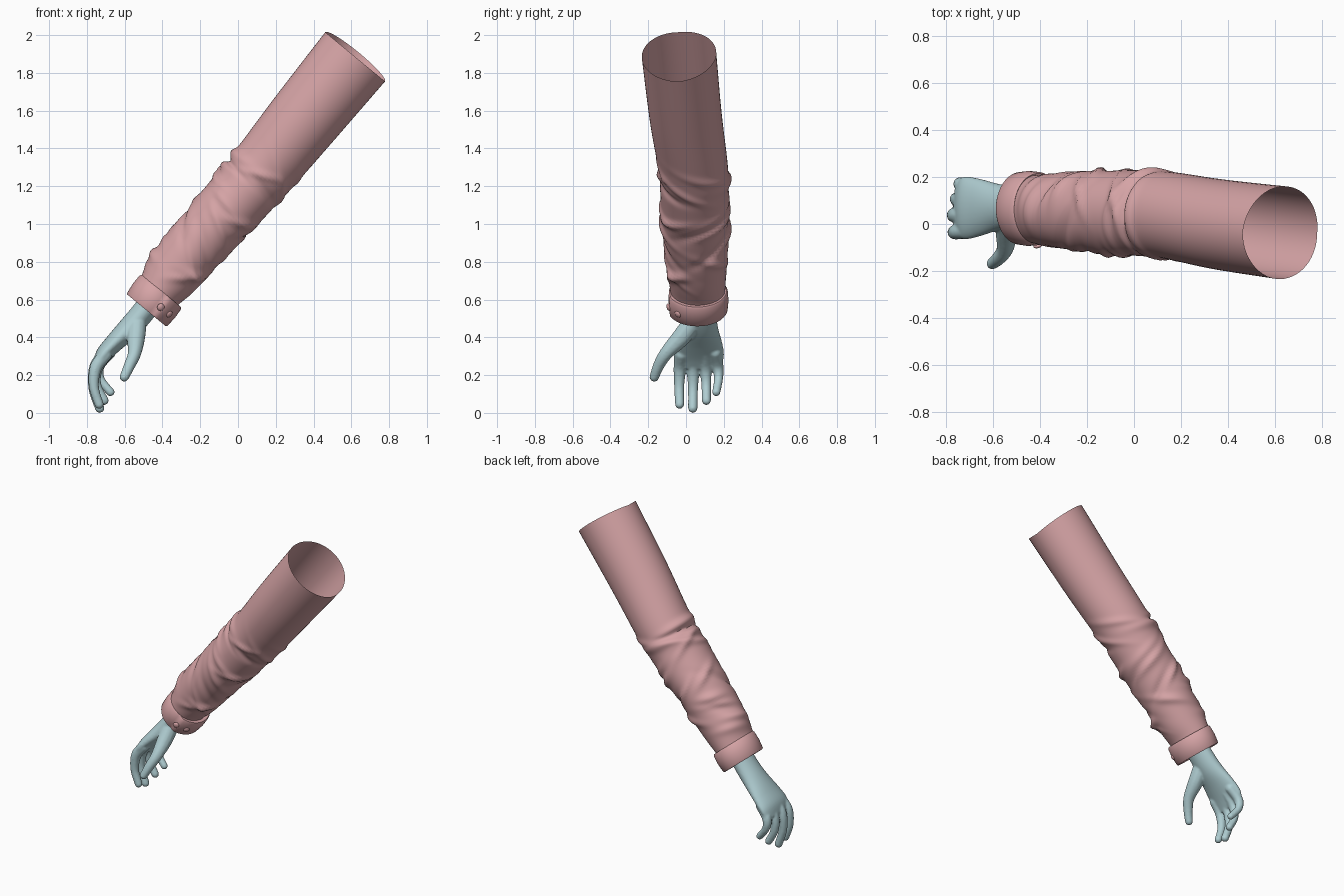
import bpy, bmesh, math, random
from mathutils import Vector

if "Cube" in bpy.data.objects:
    bpy.data.objects.remove(bpy.data.objects["Cube"])

random.seed(4)
U = Vector((0.772, 0, -0.636))      # across the arm, towards its underside
AXIS = Vector((-0.636, 0, -0.772))  # down the arm
V = Vector((0, 1, 0))


def material(name, rgb):
    m = bpy.data.materials.new(name)
    m.diffuse_color = (*rgb, 1)
    m.use_nodes = True
    m.node_tree.nodes["Principled BSDF"].inputs["Base Color"].default_value = m.diffuse_color
    return m


PINK = material("dusty pink cloth", (0.67, 0.37, 0.38))
BLUE = material("pale blue skin", (0.43, 0.61, 0.64))


def finish(name, bm, mat, angle=50):
    bmesh.ops.recalc_face_normals(bm, faces=bm.faces)
    me = bpy.data.meshes.new(name)
    bm.to_mesh(me)
    bm.free()
    ob = bpy.data.objects.new(name, me)
    bpy.context.collection.objects.link(ob)
    me.materials.append(mat)
    bpy.ops.object.select_all(action='DESELECT')
    ob.select_set(True)
    bpy.context.view_layer.objects.active = ob
    bpy.ops.object.shade_smooth_by_angle(angle=math.radians(angle))
    return ob


def spline(keys, t):
    """Catmull-Rom through equal-length tuples, t in 0..1."""
    f = t * (len(keys) - 1)
    i = min(int(f), len(keys) - 2)
    f -= i
    p0, p1, p2, p3 = (keys[max(0, min(len(keys) - 1, i + k))] for k in (-1, 0, 1, 2))
    return [0.5 * (2*b + (c - a)*f + (2*a - 5*b + 4*c - d)*f*f + (3*b - a - 3*c + d)*f**3)
            for a, b, c, d in zip(p0, p1, p2, p3)]


def loft(bm, rings, caps=False):
    rows = [[bm.verts.new(p) for p in r] for r in rings]
    n = len(rows[0])
    for a, b in zip(rows, rows[1:]):
        for j in range(n):
            k = (j + 1) % n
            bm.faces.new((a[j], a[k], b[k], b[j]))
    if caps:
        bm.faces.new(rows[0])
        bm.faces.new(rows[-1])


def ring(sec, n, offset=lambda a: 0):
    x, y, z, ru, rv = sec
    c = Vector((x, y, z))
    out = []
    for j in range(n):
        a = math.tau * j / n
        o = offset(a)
        out.append(c + U * (ru + o) * math.cos(a) + V * (rv + o) * math.sin(a))
    return out


# Sleeve: sections are x, y, z, radius across, radius along y
SLEEVE = [(0.62, -0.037, 1.885, 0.205, 0.197), (0.35, 0.0, 1.555, 0.193, 0.192),
          (0.143, 0.037, 1.30, 0.18, 0.185), (0.01, 0.045, 1.146, 0.172, 0.18),
          (-0.17, 0.05, 0.945, 0.163, 0.176), (-0.337, 0.058, 0.75, 0.15, 0.155),
          (-0.41, 0.062, 0.655, 0.126, 0.146), (-0.44, 0.063, 0.61, 0.118, 0.14)]

# Folds: place along arm, angle, slant, height, width, angular spread
folds = [(0.80, math.pi, 0.0, 0.016, 0.025, 1.0), (0.845, math.pi, 0.02, -0.018, 0.016, 1.1),
         (0.89, math.pi, -0.02, 0.010, 0.03, 0.9)]
for i in range(30):
    place = 0.76 + 0.78 * i / 30 + random.uniform(-0.02, 0.02)
    folds.append((place, random.uniform(0, math.tau),
                  random.choice((-1, 1)) * random.uniform(0.03, 0.12),
                  random.choice((1, 1, -1)) * random.uniform(0.010, 0.018),
                  random.uniform(0.018, 0.032), random.uniform(0.5, 0.95)))


def fold_offset(dist, a):
    total = 0
    for place, ang, slant, amp, width, spread in folds:
        da = (a - ang + math.pi) % math.tau - math.pi
        d = (dist - place - slant * da) / width
        total += amp * math.exp(-d * d - (da / spread) ** 2)
    return total


bm = bmesh.new()
rings = []
top = Vector(SLEEVE[0][:3])
for i in range(131):
    sec = spline(SLEEVE, i / 130)
    dist = (Vector(sec[:3]) - top).dot(AXIS)
    fade = max(0, min(1, (1.62 - dist) / 0.12))
    r = ring(sec, 56, lambda a: fade * fold_offset(dist, a))
    # the far side of the top rim stands a little higher
    lift = 0.03 * max(0, 1 - dist / 0.3)
    rings.append([p - AXIS * lift * max(0, math.sin(math.tau * j / 56)) for j, p in enumerate(r)])
loft(bm, rings)
finish("sleeve", bm, PINK)


# Cuff: turned band whose free end overlaps at the front
def lap(a):
    f = ((a - math.radians(-75)) % math.tau) / math.tau
    return 0.014 * (1 - f) if f > 0.03 else 0.014 * f / 0.03


LOW = (-0.487, 0.063, 0.545, 0.130, 0.150)
HIGH = (-0.408, 0.062, 0.648, 0.132, 0.150)
bm = bmesh.new()
cuff = []
for t, grow in ((0.6, -0.022), (0.05, -0.016), (0, -0.005), (0.06, 0), (0.5, 0.005),
                (0.92, 0.002), (1, -0.005), (0.97, -0.025)):
    sec = [a + (b - a) * t for a, b in zip(LOW, HIGH)]
    cuff.append(ring(sec, 72, lambda a: grow + lap(a)))
loft(bm, cuff)
finish("cuff", bm, PINK)

# Cuff buttons
mid = Vector((-0.448, 0.062, 0.592))
for i, deg in enumerate((-69, -40)):
    a = math.radians(deg)
    normal = (U * math.cos(a) + V * math.sin(a)).normalized()
    spot = mid + U * 0.142 * math.cos(a) + V * 0.164 * math.sin(a)
    bm = bmesh.new()
    bmesh.ops.create_uvsphere(bm, u_segments=20, v_segments=10, radius=0.02)
    turn = normal.to_track_quat('Z', 'Y')
    for v in bm.verts:
        v.co = spot + turn @ Vector((v.co.x, v.co.y, v.co.z * 0.55))
    finish(f"cuff_button_{i + 1}", bm, PINK)

# Hand: palm loft and finger chains, fused by remeshing
bm = bmesh.new()
PALM = [(-0.42, 0.07, 0.64, 0.062, 0.085), (-0.505, 0.072, 0.53, 0.062, 0.088),
        (-0.575, 0.072, 0.45, 0.060, 0.098), (-0.655, 0.07, 0.37, 0.050, 0.122),
        (-0.715, 0.068, 0.305, 0.042, 0.134), (-0.748, 0.066, 0.245, 0.026, 0.122)]
loft(bm, [ring(spline(PALM, i / 24), 32) for i in range(25)], caps=True)

# Digits: x, y, z, radius
DIGITS = [
    [(-0.70, -0.025, 0.31, 0.036), (-0.752, -0.033, 0.24, 0.034), (-0.763, -0.036, 0.14, 0.028), (-0.735, -0.034, 0.045, 0.025)],
    [(-0.70, 0.04, 0.32, 0.036), (-0.755, 0.038, 0.24, 0.035), (-0.765, 0.037, 0.13, 0.028), (-0.732, 0.036, 0.025, 0.026)],
    [(-0.69, 0.10, 0.32, 0.036), (-0.745, 0.104, 0.24, 0.033), (-0.750, 0.107, 0.15, 0.027), (-0.708, 0.108, 0.065, 0.025)],
    [(-0.68, 0.155, 0.32, 0.034), (-0.735, 0.168, 0.25, 0.031), (-0.730, 0.172, 0.18, 0.025), (-0.675, 0.160, 0.11, 0.023)],
    [(-0.535, 0.02, 0.46, 0.052), (-0.54, -0.03, 0.395, 0.050), (-0.548, -0.105, 0.315, 0.037), (-0.575, -0.145, 0.25, 0.031), (-0.602, -0.168, 0.19, 0.026)],
]
for keys in DIGITS:
    for i in range(29):
        x, y, z, r = spline(keys, i / 28)
        made = bmesh.ops.create_icosphere(bm, subdivisions=2, radius=r)
        bmesh.ops.translate(bm, verts=made["verts"], vec=(x, y, z))
hand = finish("hand", bm, BLUE)
fuse = hand.modifiers.new("fuse", 'REMESH')
fuse.mode = 'VOXEL'
fuse.voxel_size = 0.006
fuse.use_smooth_shade = True
soft = hand.modifiers.new("soften", 'SMOOTH')
soft.factor = 0.5
soft.iterations = 8
for name in [m.name for m in hand.modifiers]:
    bpy.ops.object.modifier_apply(modifier=name)
